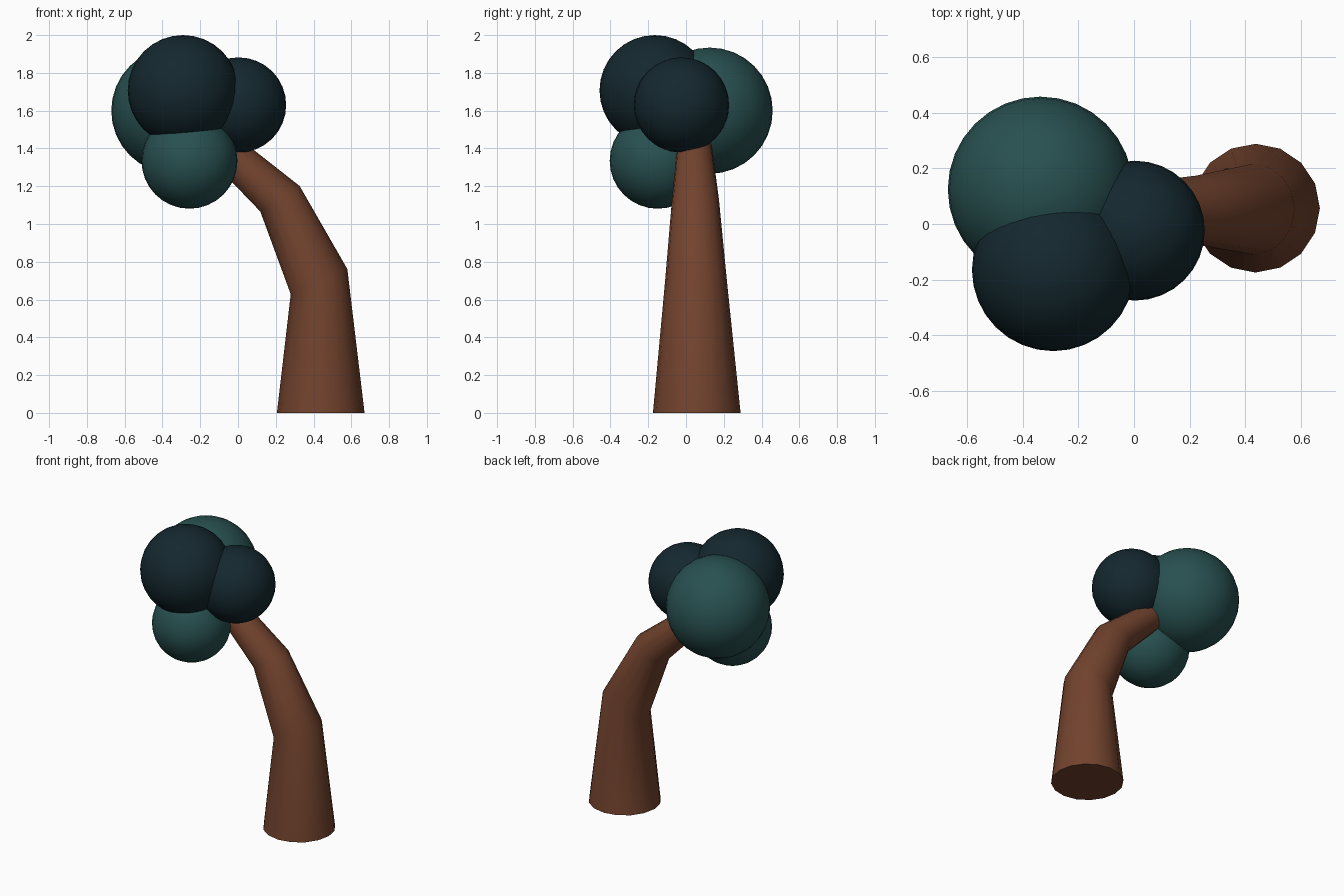
import bpy, bmesh
from math import sin, cos, tau, radians

if "Cube" in bpy.data.objects:
    bpy.data.objects.remove(bpy.data.objects["Cube"])


def material(name, rgb):
    m = bpy.data.materials.new(name)
    m.diffuse_color = (*rgb, 1)
    m.use_nodes = True
    m.node_tree.nodes["Principled BSDF"].inputs["Base Color"].default_value = m.diffuse_color
    return m


bark = material("bark", (0.17, 0.056, 0.027))
dark_leaf = material("dark_leaf", (0.007, 0.021, 0.028))
teal_leaf = material("teal_leaf", (0.021, 0.08, 0.08))

# Leaning trunk: rings as (x, y, z, radius, tilt towards the left)
RINGS = [(0.438, 0.057, 0.0, 0.232, 0),
         (0.429, 0.053, 0.695, 0.164, 24),
         (0.222, 0.05, 1.134, 0.124, 33),
         (-0.12, 0.045, 1.44, 0.088, 48)]
SIDES = 16
bm = bmesh.new()
loops = []
for x, y, z, r, tilt in RINGS:
    t = radians(tilt)
    loops.append([bm.verts.new((x + r * cos(a) * cos(t), y + r * sin(a), z + r * cos(a) * sin(t)))
                  for a in (tau * i / SIDES for i in range(SIDES))])
for low, high in zip(loops, loops[1:]):
    for i in range(SIDES):
        j = (i + 1) % SIDES
        bm.faces.new((low[i], low[j], high[j], high[i]))
bm.faces.new(loops[0][::-1])
bm.faces.new(loops[-1])
mesh = bpy.data.meshes.new("trunk")
bm.to_mesh(mesh)
bm.free()
trunk = bpy.data.objects.new("trunk", mesh)
bpy.context.collection.objects.link(trunk)
mesh.materials.append(bark)
bpy.context.view_layer.objects.active = trunk
trunk.select_set(True)
bpy.ops.object.shade_smooth_by_angle(angle=radians(50))

# Round leaf clusters
for name, centre, r, mat in [
        ("leaves_top", (-0.291, -0.165, 1.707), 0.293, dark_leaf),
        ("leaves_right", (0.003, -0.024, 1.63), 0.252, dark_leaf),
        ("leaves_back", (-0.337, 0.125, 1.6), 0.334, teal_leaf),
        ("leaves_low", (-0.257, -0.15, 1.335), 0.254, teal_leaf)]:
    bpy.ops.mesh.primitive_uv_sphere_add(segments=32, ring_count=16, radius=r, location=centre)
    ball = bpy.context.object
    ball.name = name
    ball.data.materials.append(mat)
    bpy.ops.object.shade_smooth()
